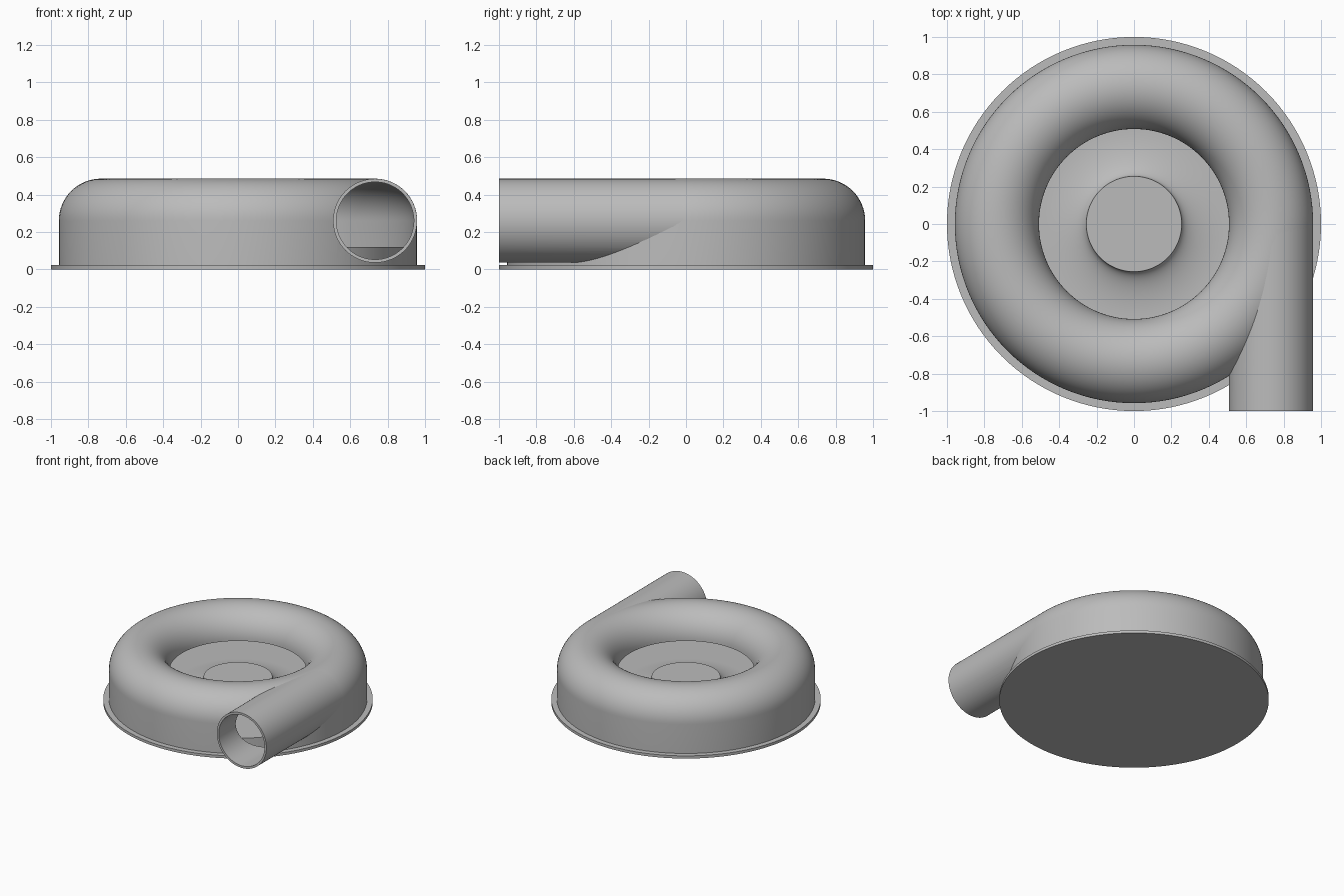
import bpy, bmesh, math
from mathutils import Matrix

cube = bpy.data.objects.get("Cube")
if cube:
    bpy.data.objects.remove(cube)

grey = bpy.data.materials.new("plain grey")
grey.use_nodes = True
GREY = (0.5, 0.5, 0.5, 1)
grey.diffuse_color = GREY
grey.node_tree.nodes["Principled BSDF"].inputs["Base Color"].default_value = GREY

RING, MID, TUBE, WALL = 0.733, 0.26, 0.225, 0.016


def finish(name, bm):
    bmesh.ops.remove_doubles(bm, verts=bm.verts, dist=1e-5)
    bmesh.ops.recalc_face_normals(bm, faces=bm.faces)
    mesh = bpy.data.meshes.new(name)
    bm.to_mesh(mesh)
    bm.free()
    obj = bpy.data.objects.new(name, mesh)
    bpy.context.collection.objects.link(obj)
    mesh.materials.append(grey)
    return obj


def revolve(name, profile, steps=128):
    """Spin a closed outline of (radius, height) points about z."""
    bm = bmesh.new()
    verts = [bm.verts.new((r, 0, z)) for r, z in profile]
    edges = [bm.edges.new((a, b)) for a, b in zip(verts, verts[1:] + verts[:1])
             if a.co.x > 0 or b.co.x > 0]
    bmesh.ops.spin(bm, geom=verts + edges, cent=(0, 0, 0), axis=(0, 0, 1),
                   angle=math.tau, steps=steps, use_duplicate=False)
    return finish(name, bm)


def arc(cx, cz, rx, rz, start, end, n=32):
    angles = [math.radians(start + (end - start) * i / n) for i in range(n + 1)]
    return [(cx + rx * math.cos(a), cz + rz * math.sin(a)) for a in angles]


def along_y(name, radius, y0, y1):
    """Solid cylinder on the outlet axis."""
    bm = bmesh.new()
    place = Matrix.Translation((RING, (y0 + y1) / 2, MID)) @ Matrix.Rotation(math.pi / 2, 4, 'X')
    bmesh.ops.create_cone(bm, cap_ends=True, segments=96, radius1=radius,
                          radius2=radius, depth=y1 - y0, matrix=place)
    return finish(name, bm)


def cut(obj, cutter):
    mod = obj.modifiers.new("cut", 'BOOLEAN')
    mod.operation, mod.solver, mod.object = 'DIFFERENCE', 'EXACT', cutter
    cutter.hide_render = True
    cutter.hide_set(True)


# Base plate
base = revolve("base_plate", [(0, 0), (1, 0), (1, 0.022), (0, 0.022)])

# Ring-shaped casing: straight outer wall and half-round top, as a thin shell
inner = TUBE - WALL
outer_line = [(RING + TUBE, 0.02)] + arc(RING, MID, TUBE, TUBE, 0, 180)
inner_line = arc(RING, MID, inner, inner, 180, 0) + [(RING + inner, 0.02)]
casing = revolve("casing", outer_line + inner_line)

# Hub with a curved flare into the rotor disc
hub = revolve("rotor_hub", [(0, 0.02), (0.9, 0.02), (0.9, 0.12)]
              + arc(0.5, 0.205, 0.245, 0.085, 270, 180, 20) + [(0, 0.205)])

# Outlet pipe, opened into the casing
pipe = along_y("outlet_pipe", TUBE - 0.0005, -1, 0)
bore = along_y("bore_cutter", inner - 0.002, -1.1, 0.002)
cavity = revolve("cavity_cutter", [(0, 0.01), (RING + inner, 0.01)]
                 + arc(RING, MID, inner, inner, 0, 180) + [(0, MID)])
cut(pipe, bore)
cut(pipe, cavity)
cut(casing, bore)

# Bake the cuts, then shade
bpy.context.view_layer.update()
graph = bpy.context.evaluated_depsgraph_get()
baked = {o: bpy.data.meshes.new_from_object(o.evaluated_get(graph)) for o in (pipe, casing)}
for obj, mesh in baked.items():
    obj.modifiers.clear()
    obj.data = mesh
for cutter in (bore, cavity):
    bpy.data.objects.remove(cutter)

bpy.ops.object.select_all(action='DESELECT')
for obj in (base, casing, hub, pipe):
    obj.select_set(True)
bpy.context.view_layer.objects.active = casing
bpy.ops.object.shade_smooth_by_angle(angle=math.radians(30))
